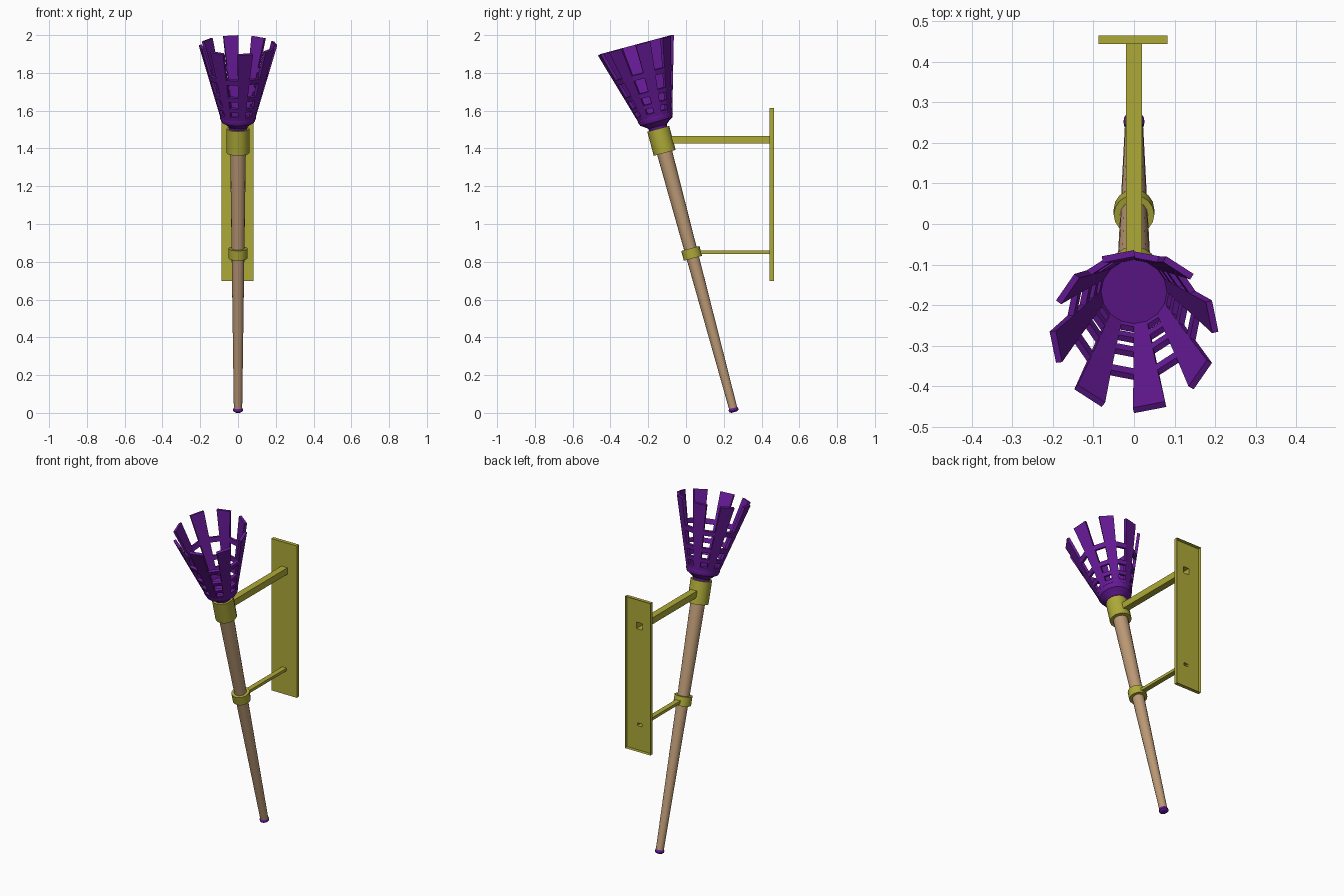
import bpy, bmesh, math
from mathutils import Matrix

if "Cube" in bpy.data.objects:
    bpy.data.objects.remove(bpy.data.objects["Cube"])

TILT = (Matrix.Translation((0, 0.255, 0.004))
        @ Matrix.Rotation(math.radians(15), 4, 'X'))
N = 16


def material(name, rgb):
    m = bpy.data.materials.new(name)
    m.diffuse_color = (*rgb, 1)
    m.use_nodes = True
    m.node_tree.nodes["Principled BSDF"].inputs["Base Color"].default_value = m.diffuse_color
    return m


PURPLE = material("purple", (0.13, 0.01, 0.30))
WOOD = material("wood", (0.50, 0.32, 0.18))
BRASS = material("brass", (0.42, 0.40, 0.04))


def finish(name, bm, mat, matrix=None, smooth=False):
    bmesh.ops.remove_doubles(bm, verts=bm.verts, dist=1e-5)
    bmesh.ops.recalc_face_normals(bm, faces=bm.faces)
    me = bpy.data.meshes.new(name)
    bm.to_mesh(me)
    bm.free()
    me.materials.append(mat)
    ob = bpy.data.objects.new(name, me)
    bpy.context.collection.objects.link(ob)
    if matrix:
        ob.matrix_world = matrix
    if smooth:
        bpy.ops.object.select_all(action='DESELECT')
        ob.select_set(True)
        bpy.context.view_layer.objects.active = ob
        bpy.ops.object.shade_smooth_by_angle(angle=math.radians(30))
    return ob


def shell(profile, keep=lambda row, seg: True, closed=False, caps=False):
    """Revolve (radius, height) points, keeping only chosen faces."""
    bm = bmesh.new()
    ang = [-math.pi / 2 + 2 * math.pi * i / N for i in range(N)]
    rings = [[bm.verts.new((r * math.cos(a), r * math.sin(a), h)) for a in ang]
             for r, h in profile]
    for i in range(len(rings) if closed else len(rings) - 1):
        lo, hi = rings[i], rings[(i + 1) % len(rings)]
        for s in range(N):
            if keep(i, s):
                e = (s + 1) % N
                bm.faces.new((lo[s], lo[e], hi[e], hi[s]))
    if caps:
        bm.faces.new(rings[0])
        bm.faces.new(rings[-1])
    bmesh.ops.delete(bm, geom=[v for v in bm.verts if not v.link_faces], context='VERTS')
    return bm


# Tapered pole with its end cap
finish("pole", shell([(0.022, 0.01), (0.043, 1.545)], caps=True), WOOD, TILT, True)
finish("end_cap", shell([(0.016, 0), (0.026, 0.007), (0.026, 0.016), (0.021, 0.024)],
                        caps=True), PURPLE, TILT, True)

# Solid cup below the basket
finish("cup", shell([(0.046, 1.532), (0.05, 1.565), (0.068, 1.58), (0.088, 1.592),
                     (0.095, 1.61), (0.094, 1.63)], caps=True), PURPLE, TILT, True)

# Basket: solid bands joined by eight slats, open at the rim
heights = [1.62, 1.64, 1.668, 1.69, 1.73, 1.755, 1.83, 1.858, 2.01]
profile = [(0.095 + (h - 1.62) * 0.113 / 0.39, h) for h in heights]
basket = finish("basket", shell(profile, lambda row, s: row % 2 == 0 or s % 2 == 0),
                PURPLE, TILT)
# make normals point outwards so the thickness grows inwards
me = basket.data
if sum(p.normal.x * p.center.x + p.normal.y * p.center.y for p in me.polygons) < 0:
    me.flip_normals()
sol = basket.modifiers.new("thickness", 'SOLIDIFY')
sol.thickness = 0.016
sol.offset = -1

# Collars around the pole
for name, t, half, ro, ri in (("upper_collar", 1.487, 0.066, 0.06, 0.041),
                              ("lower_collar", 0.87, 0.027, 0.05, 0.033)):
    finish(name, shell([(ri, t - half), (ro, t - half), (ro, t + half), (ri, t + half)],
                       closed=True), BRASS, TILT, True)

# Wall plate: shallow tray open at the back, with holes where the arms enter
Y0, Y1 = 0.443, 0.465
ARMS = (("upper_arm", 0.02, 1.426, 1.465, -0.09), ("lower_arm", 0.015, 0.842, 0.859, 0.06))
xs = [-0.088, -0.02, -0.015, 0.015, 0.02, 0.083]
zs = [0.697, 0.842, 0.859, 1.426, 1.465, 1.613]
bm = bmesh.new()


def quad(b, *pts):
    b.faces.new([b.verts.new(p) for p in pts])


for xa, xb in zip(xs, xs[1:]):
    for za, zb in zip(zs, zs[1:]):
        cx, cz = (xa + xb) / 2, (za + zb) / 2
        if not any(abs(cx) < w and a < cz < b for _, w, a, b, _ in ARMS):
            quad(bm, (xa, Y0, za), (xb, Y0, za), (xb, Y0, zb), (xa, Y0, zb))
bmesh.ops.remove_doubles(bm, verts=bm.verts, dist=1e-5)
rim = [e for e in bm.edges if e.is_boundary and
       (all(abs(v.co.x - x) < 1e-5 for v in e.verts for x in [xs[0]]) or
        all(abs(v.co.x - xs[-1]) < 1e-5 for v in e.verts) or
        all(abs(v.co.z - zs[0]) < 1e-5 for v in e.verts) or
        all(abs(v.co.z - zs[-1]) < 1e-5 for v in e.verts))]
ext = bmesh.ops.extrude_edge_only(bm, edges=rim)["geom"]
for v in ext:
    if isinstance(v, bmesh.types.BMVert):
        v.co.y = Y1
finish("wall_plate", bm, BRASS)

# Hollow arms from the plate to the collars
for name, w, za, zb, ya in ARMS:
    bm = bmesh.new()
    c = [(-w, za), (w, za), (w, zb), (-w, zb)]
    for (x0, z0), (x1, z1) in zip(c, c[1:] + c[:1]):
        quad(bm, (x0, ya, z0), (x1, ya, z1), (x1, Y0, z1), (x0, Y0, z0))
    quad(bm, *[(x, ya, z) for x, z in c])
    finish(name, bm, BRASS)
